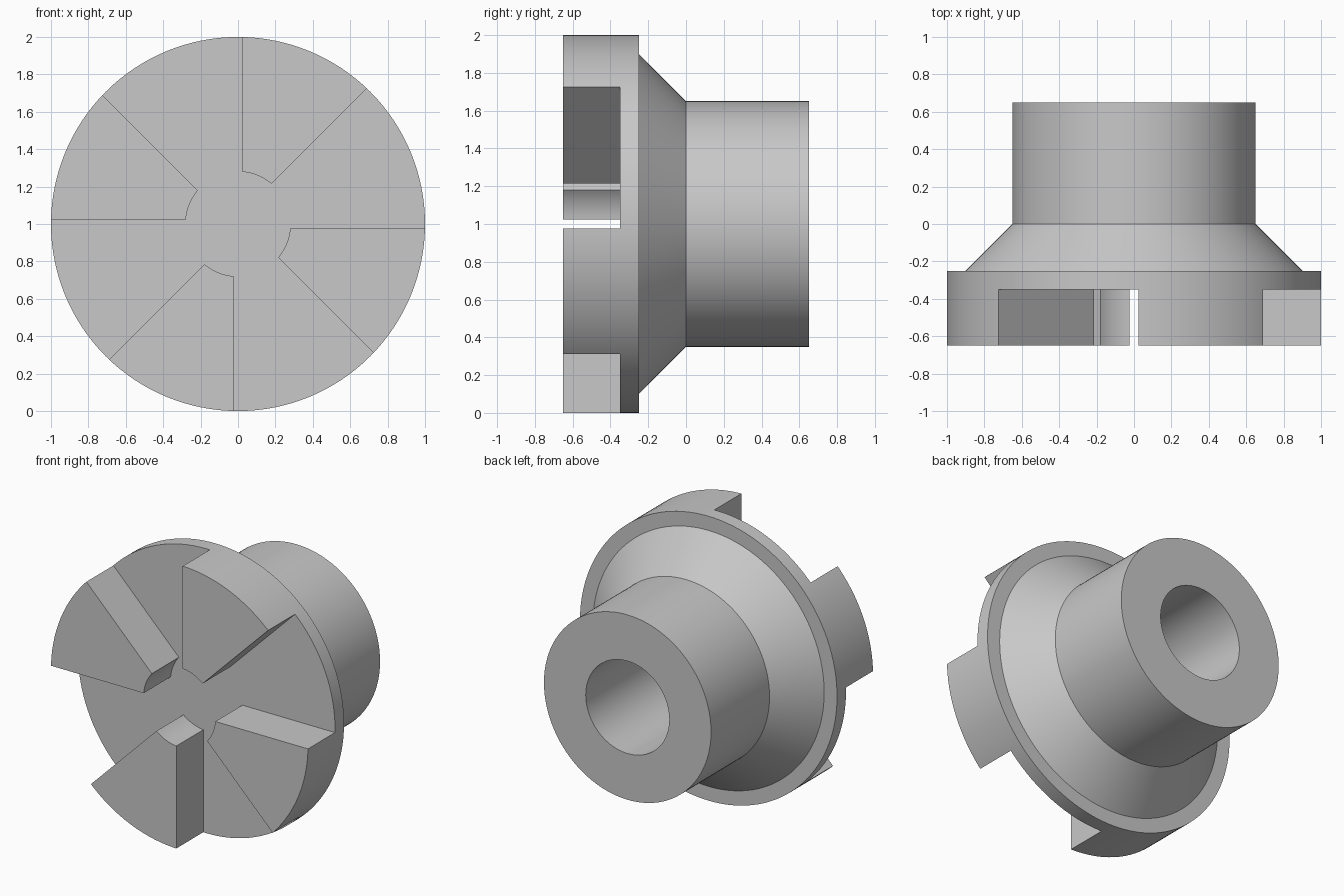
import bpy, bmesh
from math import sin, cos, asin, pi
from mathutils import Matrix, Vector

cube = bpy.data.objects.get("Cube")
if cube:
    bpy.data.objects.remove(cube)

steel = bpy.data.materials.new("plain grey")
steel.use_nodes = True
grey = (0.58, 0.58, 0.58, 1)
steel.diffuse_color = grey
steel.node_tree.nodes["Principled BSDF"].inputs["Base Color"].default_value = grey

CENTRE = Vector((0, 0, 1))


def make_object(name, bm):
    bmesh.ops.recalc_face_normals(bm, faces=bm.faces)
    mesh = bpy.data.meshes.new(name)
    bm.to_mesh(mesh)
    bm.free()
    mesh.materials.append(steel)
    obj = bpy.data.objects.new(name, mesh)
    bpy.context.collection.objects.link(obj)
    return obj


def lathe(name, profile, segments=128):
    """Turn a (radius, y) profile about the horizontal y axis."""
    bm = bmesh.new()
    verts = [bm.verts.new((r, y, 1)) for r, y in profile]
    edges = [bm.edges.new(pair) for pair in zip(verts, verts[1:])]
    bmesh.ops.spin(bm, geom=verts + edges, cent=CENTRE, axis=(0, 1, 0),
                   angle=2 * pi, steps=segments, use_duplicate=False)
    bmesh.ops.remove_doubles(bm, verts=bm.verts, dist=1e-4)
    # flat discs close the front face and the blind bore
    bmesh.ops.holes_fill(bm, edges=[e for e in bm.edges if e.is_boundary], sides=0)
    return make_object(name, bm)


# hub with blind bore, tapered shoulder and flange
coupling = lathe("jaw_coupling", [
    (0.325, -0.25), (0.325, 0.65), (0.65, 0.65), (0.65, 0),
    (0.9, -0.25), (1, -0.25), (1, -0.65)])

# star-shaped cutter that clears the space between the four jaws
inner, outer, clearance = 0.28, 1.25, 0.025
outline = []
for k in range(4):
    def point(radius, t):
        trim = asin(clearance / radius)
        a = k * pi / 2 + pi / 4 + trim + t * (pi / 4 - 2 * trim)
        return (radius * cos(a), -0.35, 1 + radius * sin(a))
    outline.append(point(outer, 0))
    outline += [point(inner, i / 8) for i in range(9)]
    outline.append(point(outer, 1))

bm = bmesh.new()
face = bm.faces.new([bm.verts.new(p) for p in outline])
front = bmesh.ops.extrude_face_region(bm, geom=[face])["geom"]
bmesh.ops.translate(bm, vec=(0, -0.5, 0),
                    verts=[g for g in front if isinstance(g, bmesh.types.BMVert)])
cutter = make_object("jaw_gap_cutter", bm)
cutter.hide_render = True

cut = coupling.modifiers.new("jaw gaps", "BOOLEAN")
cut.operation = "DIFFERENCE"
cut.solver = "EXACT"
cut.object = cutter

# bake the cut so that smooth shading keeps the new edges sharp
bpy.ops.object.select_all(action="DESELECT")
coupling.select_set(True)
bpy.context.view_layer.objects.active = coupling
bpy.ops.object.modifier_apply(modifier=cut.name)
bpy.data.objects.remove(cutter)
bpy.ops.object.shade_smooth_by_angle(angle=pi / 6)
